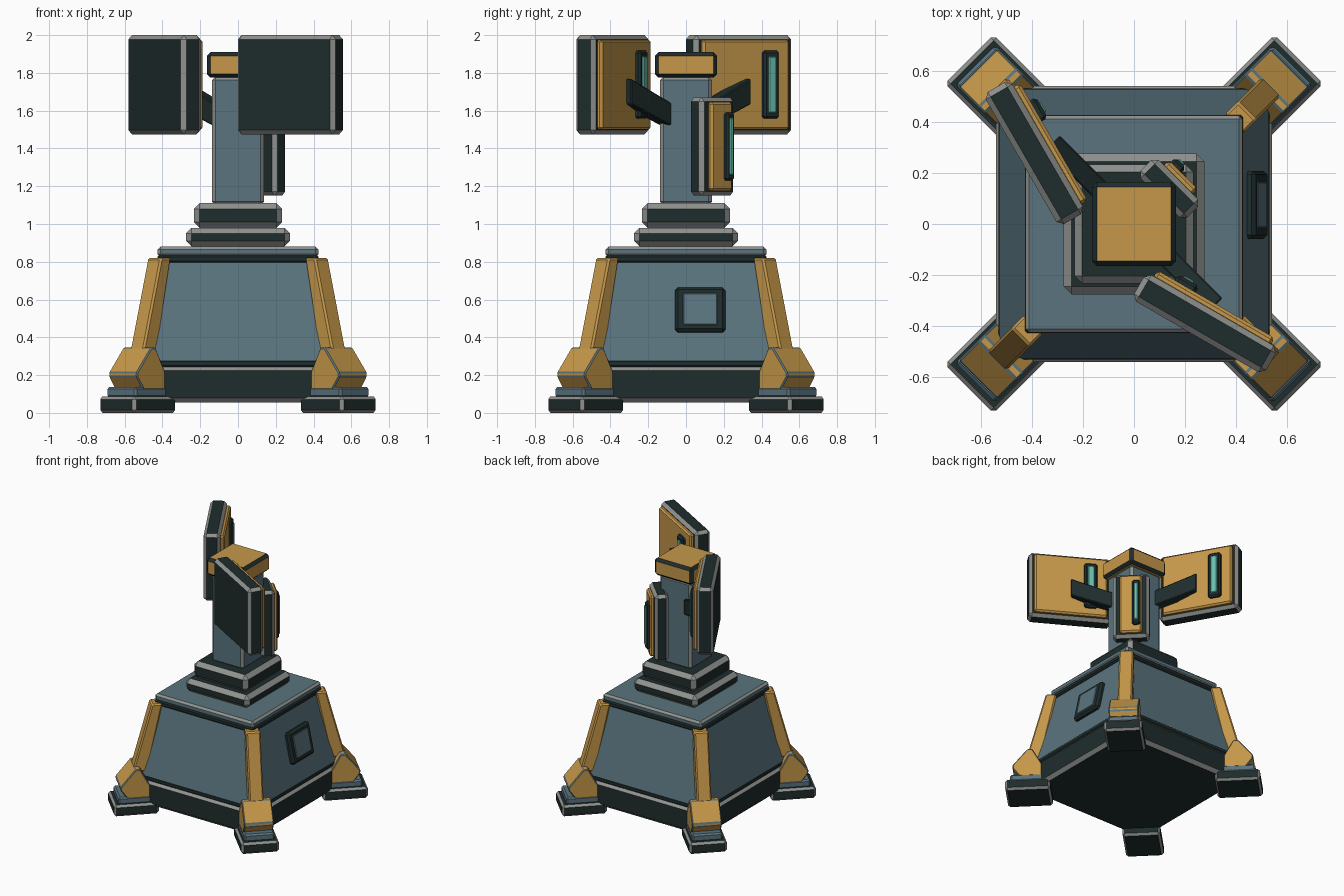
import bpy, bmesh, math
from mathutils import Matrix, Vector

if "Cube" in bpy.data.objects:
    bpy.data.objects.remove(bpy.data.objects["Cube"])


def material(name, rgb):
    m = bpy.data.materials.new(name)
    m.diffuse_color = (*[(c / 255) ** 2.2 for c in rgb], 1)
    m.use_nodes = True
    m.node_tree.nodes["Principled BSDF"].inputs["Base Color"].default_value = m.diffuse_color
    return m


DARK = material("dark metal", (36, 48, 48))
BLUE = material("slate blue", (90, 115, 125))
ORANGE = material("ochre", (196, 150, 75))
GREY = material("worn edge grey", (142, 145, 142))
TEAL = material("teal light", (105, 190, 175))


def finish(name, bm, matrix, mats, bevel):
    """Chamfer all edges (second material on the chamfers) and link the object."""
    bmesh.ops.recalc_face_normals(bm, faces=bm.faces)
    if bevel:
        bmesh.ops.bevel(bm, geom=list(bm.edges), offset=bevel, segments=1,
                        affect='EDGES', material=len(mats) - 1, clamp_overlap=True)
    bm.transform(matrix)
    me = bpy.data.meshes.new(name)
    bm.to_mesh(me)
    bm.free()
    for m in mats:
        me.materials.append(m)
    ob = bpy.data.objects.new(name, me)
    bpy.context.collection.objects.link(ob)
    return ob


def box(name, lo, hi, mats, bevel=0, matrix=Matrix(), taper=1):
    """Box between two corners; taper scales the top about its centre."""
    bm = bmesh.new()
    bmesh.ops.create_cube(bm, size=1)
    lo, hi = Vector(lo), Vector(hi)
    for v in bm.verts:
        if v.co.z > 0:
            v.co.x *= taper
            v.co.y *= taper
        v.co = (lo + hi) / 2 + v.co * (hi - lo)
    return finish(name, bm, matrix, mats, bevel)


def block(name, half, z0, z1, mats, bevel=0, taper=1):
    """Centred square block."""
    return box(name, (-half, -half, z0), (half, half, z1), mats, bevel, taper=taper)


def prism(name, profile, half, mats, bevel, angle):
    """Profile in (radius, height), extruded sideways, turned about z."""
    bm = bmesh.new()
    f = bm.faces.new([bm.verts.new((r, -half, z)) for r, z in profile])
    g = bmesh.ops.extrude_face_region(bm, geom=[f])
    for v in g["geom"]:
        if isinstance(v, bmesh.types.BMVert):
            v.co.y = half
    return finish(name, bm, Matrix.Rotation(math.radians(angle), 4, 'Z'), mats, bevel)


# Pedestal
block("base_skirt", 0.54, 0.055, 0.25, [DARK, GREY], 0.025)
block("base_trim", 0.53, 0.24, 0.285, [DARK], 0.012)
block("base_body", 0.527, 0.27, 0.81, [BLUE], taper=0.41 / 0.527)
block("upper_trim", 0.427, 0.795, 0.835, [DARK], 0.01)
block("top_plate", 0.425, 0.825, 0.88, [BLUE, GREY], 0.015)
block("lower_collar", 0.275, 0.88, 0.98, [DARK, GREY], 0.03)
block("upper_collar", 0.233, 0.98, 1.11, [DARK, GREY], 0.03)

# Column and cap
block("column", 0.137, 1.10, 1.78, [BLUE, GREY], 0.018)
block("column_cap", 0.165, 1.775, 1.91, [ORANGE, DARK], 0.02)

# Hatch on the right sloping wall
slope = Matrix.Translation((0.47, 0.075, 0.543)) @ Matrix.Rotation(-math.atan2(0.117, 0.54), 4, 'Y')
box("hatch_frame", (-0.03, -0.133, -0.12), (0.03, 0.133, 0.12), [DARK], 0.015, slope)
box("hatch_panel", (0, -0.092, -0.088), (0.034, 0.092, 0.088), [BLUE], 0.006, slope)

# Four corner legs
for a in (45, 135, 225, 315):
    turn = Matrix.Rotation(math.radians(a), 4, 'Z')
    box("foot", (0.59, -0.135, 0), (0.912, 0.135, 0.088), [DARK, GREY], 0.016, turn)
    box("foot_step", (0.60, -0.11, 0.08), (0.878, 0.11, 0.138), [BLUE], 0.012, turn)
    prism("leg_knee", [(0.62, 0.09), (0.64, 0.2), (0.72, 0.345), (0.755, 0.345),
                       (0.862, 0.215), (0.862, 0.19), (0.79, 0.09)],
          0.107, [ORANGE, BLUE], 0.007, a)
    prism("leg_strut", [(0.55, 0.82), (0.628, 0.82), (0.768, 0.30), (0.66, 0.30)],
          0.052, [ORANGE], 0.01, a)


def panel(name, centre, angle, width, depth, z0, z1, plate, light_at, light_half):
    """Slab with a coloured back plate and a framed light; local y is outward."""
    m = Matrix.Translation((*centre, 0)) @ Matrix.Rotation(math.radians(angle), 4, 'Z')
    w, d = width / 2, depth / 2
    box(name + "_slab", (-w, -d, z0), (w, d, z1), [DARK, GREY], 0.022, m)
    box(name + "_plate", (-plate, d - 0.01, z0 + 0.025), (plate, d + 0.028, z1 - 0.025),
        [ORANGE], 0.012, m)
    zc, h = (z0 + z1) / 2, light_half
    box(name + "_light_frame", (light_at - h, d + 0.01, zc - 0.18),
        (light_at + h, d + 0.055, zc + 0.18), [DARK], 0.012, m)
    box(name + "_light", (light_at - h * 0.5, d + 0.03, zc - 0.15),
        (light_at + h * 0.5, d + 0.062, zc + 0.15), [TEAL], 0.005, m)


# Two large panels on arms, one small panel on the column corner
panel("front_panel", (0.2775, -0.39), -30, 0.597, 0.12, 1.475, 2.0, 0.265, -0.14, 0.047)
panel("left_panel", (-0.39, 0.2775), -60, 0.597, 0.12, 1.475, 2.0, 0.265, -0.14, 0.047)
c = 0.195 / math.sqrt(2)
panel("corner_panel", (c, c), -45, 0.26, 0.10, 1.15, 1.67, 0.08, -0.04, 0.03)
for a in (-45, 135):
    prism("panel_arm", [(0.1, 1.50), (0.45, 1.635), (0.45, 1.77), (0.1, 1.62)],
          0.04, [DARK], 0.006, a)
